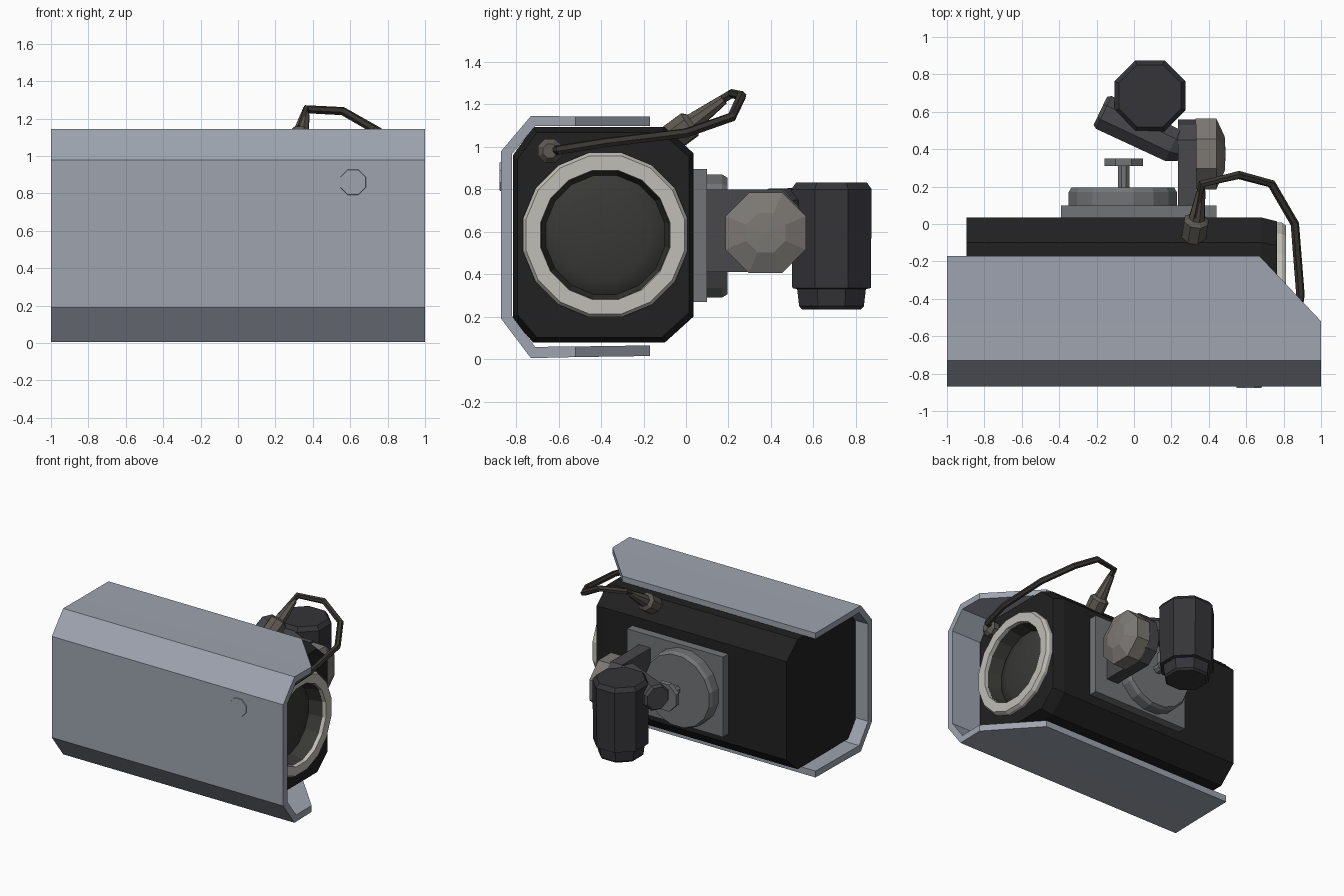
import bpy, bmesh, math
from mathutils import Vector, Matrix

if "Cube" in bpy.data.objects:
    bpy.data.objects.remove(bpy.data.objects["Cube"])


def material(name, rgb):
    m = bpy.data.materials.new(name)
    m.diffuse_color = (*rgb, 1)
    m.use_nodes = True
    m.node_tree.nodes["Principled BSDF"].inputs["Base Color"].default_value = m.diffuse_color
    return m


HOOD = material("hood_grey", (.34, .37, .43))
BLACK = material("body_black", (.015, .015, .015))
RING = material("ring_grey", (.52, .51, .47))
GLASS = material("glass_dark", (.04, .04, .036))
STEEL = material("mount_grey", (.17, .175, .18))
ARM = material("arm_grey", (.065, .065, .072))
DARK = material("joint_dark", (.035, .035, .04))
CAP = material("cap_grey", (.2, .19, .175))
CABLE = material("cable_brown", (.04, .037, .032))
GLAND = material("gland_brown", (.11, .1, .085))


def build(name, verts, faces, mat):
    me = bpy.data.meshes.new(name)
    me.from_pydata([tuple(v) for v in verts], [], faces)
    bm = bmesh.new()
    bm.from_mesh(me)
    bmesh.ops.remove_doubles(bm, verts=bm.verts, dist=1e-5)
    bmesh.ops.recalc_face_normals(bm, faces=bm.faces)
    bm.to_mesh(me)
    bm.free()
    me.materials.append(mat)
    ob = bpy.data.objects.new(name, me)
    bpy.context.collection.objects.link(ob)
    return ob


def loft(name, rings, mat, closed=False):
    """Skin equal-length rings; cap the ends, or join them when closed."""
    n, k = len(rings[0]), len(rings)
    verts = [v for r in rings for v in r]
    faces = []
    for i in range(k if closed else k - 1):
        a, b = i * n, (i + 1) % k * n
        faces += [(a + j, a + (j + 1) % n, b + (j + 1) % n, b + j) for j in range(n)]
    if not closed:
        faces += [tuple(range(n)), tuple(range((k - 1) * n, k * n))]
    return build(name, verts, faces, mat)


def turn(name, origin, axis, profile, sides, mat, closed=False):
    """Revolve (distance, radius) pairs around an axis."""
    q = Vector(axis).to_track_quat('Z', 'Y')
    rings = []
    for d, r in profile:
        rings.append([Vector(origin) + q @ Vector((
            r * math.cos(math.tau * (i + .5) / sides),
            r * math.sin(math.tau * (i + .5) / sides), d)) for i in range(sides)])
    return loft(name, rings, mat, closed)


def box(name, lo, hi, mat):
    (a, b, c), (d, e, f) = lo, hi
    ring = [(b, c), (e, c), (e, f), (b, f)]
    return loft(name, [[(x, y, z) for y, z in ring] for x in (a, d)], mat)


# Sun hood: open chamfered channel with a slanted front end
outer = [(-.17, 1.142), (-.52, 1.143), (-.73, 1.145), (-.87, .98),
         (-.87, .19), (-.73, .005), (-.52, .01), (-.17, .015)]
inner = [(-.17, 1.097), (-.52, 1.097), (-.71, 1.097), (-.82, .965),
         (-.82, .205), (-.71, .058), (-.52, .06), (-.17, .065)]


def front_x(y):
    return min(1, .67 + (-.17 - y) * .33 / .35)


sections = []
for (yo, zo), (yi, zi) in zip(outer, inner):
    sections.append([(-1, yo, zo), (front_x(yo), yo, zo),
                     (front_x(yi), yi, zi), (-1, yi, zi)])
loft("sun_hood", sections, HOOD)
turn("hood_button", (.615, -.865, .86), (0, -1, 0), [(0, .075), (.012, .072)], 8, HOOD)

# Camera body with a shallow front bevel
section = [(-.72, 1.092), (-.1, 1.092), (.035, .97), (.035, .2),
           (-.1, .078), (-.72, .078), (-.815, .19), (-.815, .96)]
lens = Vector((0, -.38, .585))
body_rings = []
for x, s in ((-.895, 1), (.68, 1), (.765, .95)):
    body_rings.append([(x, lens.y + (y - lens.y) * s, lens.z + (z - lens.z) * s)
                       for y, z in section])
body = loft("camera_body", body_rings, BLACK)
cutter = turn("lens_cutter", (.6, lens.y, lens.z), (1, 0, 0), [(0, .33), (.4, .33)], 16, BLACK)
cutter.hide_render = True
cutter.hide_set(True)
cut = body.modifiers.new("lens_opening", 'BOOLEAN')
cut.operation = 'DIFFERENCE'
cut.solver = 'EXACT'
cut.object = cutter

# Lens: bright ring, dark barrel, domed glass
turn("lens_ring", lens, (1, 0, 0),
     [(.74, .395), (.79, .395), (.812, .38), (.812, .31), (.74, .305)], 16, RING, True)
turn("lens_barrel", lens, (1, 0, 0),
     [(.765, .335), (.785, .307), (.68, .285), (.66, .335)], 16, GLASS, True)
glass = turn("lens_glass", lens, (1, 0, 0),
             [(.66, .3), (.68, .285), (.7, .21), (.715, .11), (.72, 0)], 16, GLASS)
for p in glass.data.polygons:
    p.use_smooth = True

# Mount on the back: plate, disc and locking knob
box("mount_plate", (-.39, .03, .27), (.44, .1, .895), STEEL)
turn("mount_disc", (-.06, .1, .58), (0, 1, 0), [(0, .295), (.07, .295), (.095, .28)], 16, STEEL)
turn("mount_knob", (-.055, .19, .59), (0, 1, 0),
     [(0, .034), (.12, .034), (.12, .112), (.16, .112)], 8, STEEL)

# Swivel arm: flat lug, knuckle cap, cross pin
lug = [(.09, .41), (.44, .41), (.53, .48), (.56, .58), (.53, .72), (.45, .8), (.09, .8)]
loft("arm_lug", [[(x, y, z) for y, z in lug] for x in (.235, .335)], ARM)
turn("knuckle_cap", (.33, .375, .595), (1, 0, 0),
     [(0, .205), (.11, .205), (.155, .1), (.16, 0)], 8, CAP)
pin_a, pin_b = Vector((.26, .395, .71)), Vector((-.18, .605, .71))
pin_len = (pin_b - pin_a).length
turn("cross_pin", pin_a, pin_b - pin_a,
     [(0, .07), (.06, .1), (pin_len - .02, .105), (pin_len, .09)], 8, ARM)

# Upright joint
turn("joint_cylinder", (.085, .685, 0), (0, 0, 1),
     [(.235, .15), (.25, .165), (.33, .175), (.335, .2), (.8, .205), (.832, .18)], 8, DARK)

# Cable with a gland at each end
path = [(.33, .04, 1.145), (.365, .215, 1.25), (.56, .262, 1.24), (.735, .215, 1.14),
        (.86, 0, 1.065), (.89, -.38, 1.02), (.86, -.6, .985), (.76, -.64, .98)]
pts = [Vector(p) for p in path]
rings = []
for i, p in enumerate(pts):
    tangent = pts[min(i + 1, len(pts) - 1)] - pts[max(i - 1, 0)]
    t = tangent.normalized()
    side = t.cross(Vector((.2, -.3, 1))).normalized()
    up = side.cross(t)
    rings.append([p + .023 * (side * math.cos(a) + up * math.sin(a))
                  for a in [math.tau * j / 6 for j in range(6)]])
loft("cable", rings, CABLE)
base = Vector((.32, -.07, 1.04))
turn("rear_gland", base, pts[1] - base,
     [(0, .07), (.11, .07), (.13, .045), (.31, .024)], 8, GLAND)
turn("front_gland", (.75, -.64, .98), (1, 0, 0),
     [(0, .062), (.06, .062), (.09, .035)], 8, GLAND)
